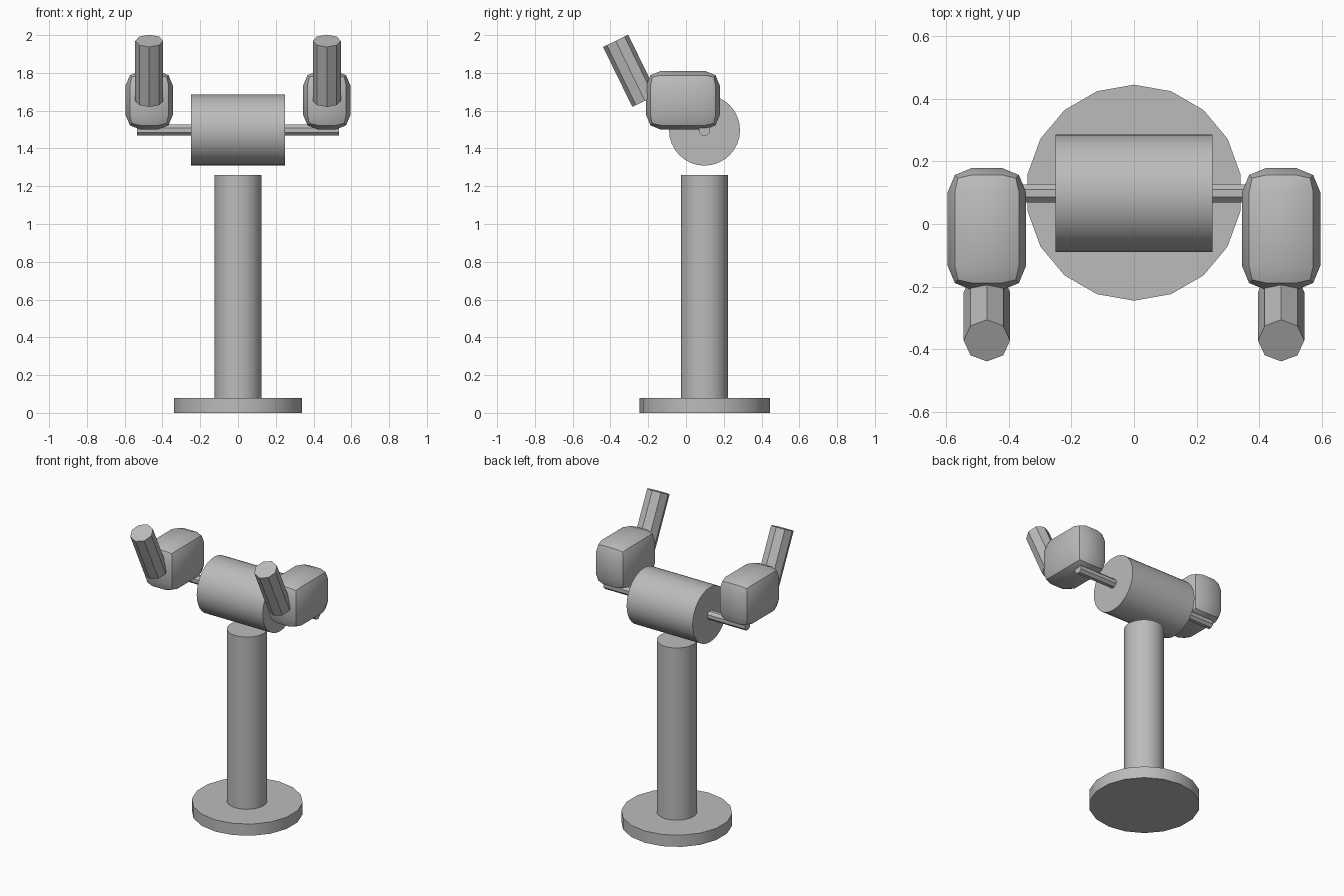
import bpy
import math
from mathutils import Matrix

if "Cube" in bpy.data.objects:
    bpy.data.objects.remove(bpy.data.objects["Cube"], do_unlink=True)

GREY = (0.5, 0.5, 0.5, 1.0)
grey = bpy.data.materials.new("plain grey")
grey.use_nodes = True
grey.diffuse_color = GREY
grey.node_tree.nodes["Principled BSDF"].inputs["Base Color"].default_value = GREY

AXIS_Y = 0.098   # stand and drum share this depth
DRUM_Z = 1.497


def finish(name, angle=30):
    ob = bpy.context.object
    ob.name = name
    ob.data.materials.append(grey)
    bpy.ops.object.shade_smooth_by_angle(angle=math.radians(angle))
    return ob


def cylinder(name, sides, radius, depth, centre, rotation=(0, 0, 0), twist=0):
    bpy.ops.mesh.primitive_cylinder_add(
        vertices=sides, radius=radius, depth=depth, location=centre, rotation=rotation)
    ob = bpy.context.object
    ob.data.transform(Matrix.Rotation(twist, 4, 'Z'))
    return finish(name)


# Stand
cylinder("base_disc", 18, 0.345, 0.08, (0, AXIS_Y + 0.002, 0.04))
cylinder("column", 32, 0.125, 1.18, (0, AXIS_Y, 0.67))

# Drum and the thin axle through it
sideways = (0, math.pi / 2, 0)
cylinder("drum", 32, 0.188, 0.5, (0, AXIS_Y, DRUM_Z), sideways)
cylinder("axle", 8, 0.031, 1.07, (0, AXIS_Y, DRUM_Z), sideways, math.pi / 8)

# Rounded block and tilted handle at each end of the axle
for side, sign in (("left", 1), ("right", -1)):
    bpy.ops.mesh.primitive_cube_add(size=1, location=(sign * 0.47, -0.016, 1.655))
    block = bpy.context.object
    block.data.transform(Matrix.Diagonal((0.25, 0.39, 0.31, 1)))
    bevel = block.modifiers.new("rounded edges", 'BEVEL')
    bevel.width = 0.077
    bevel.segments = 2
    bpy.ops.object.modifier_apply(modifier=bevel.name)
    finish(side + "_block")

    cylinder(side + "_handle", 8, 0.074, 0.353, (sign * 0.47, -0.295, 1.811),
             (math.radians(26), 0, 0))
